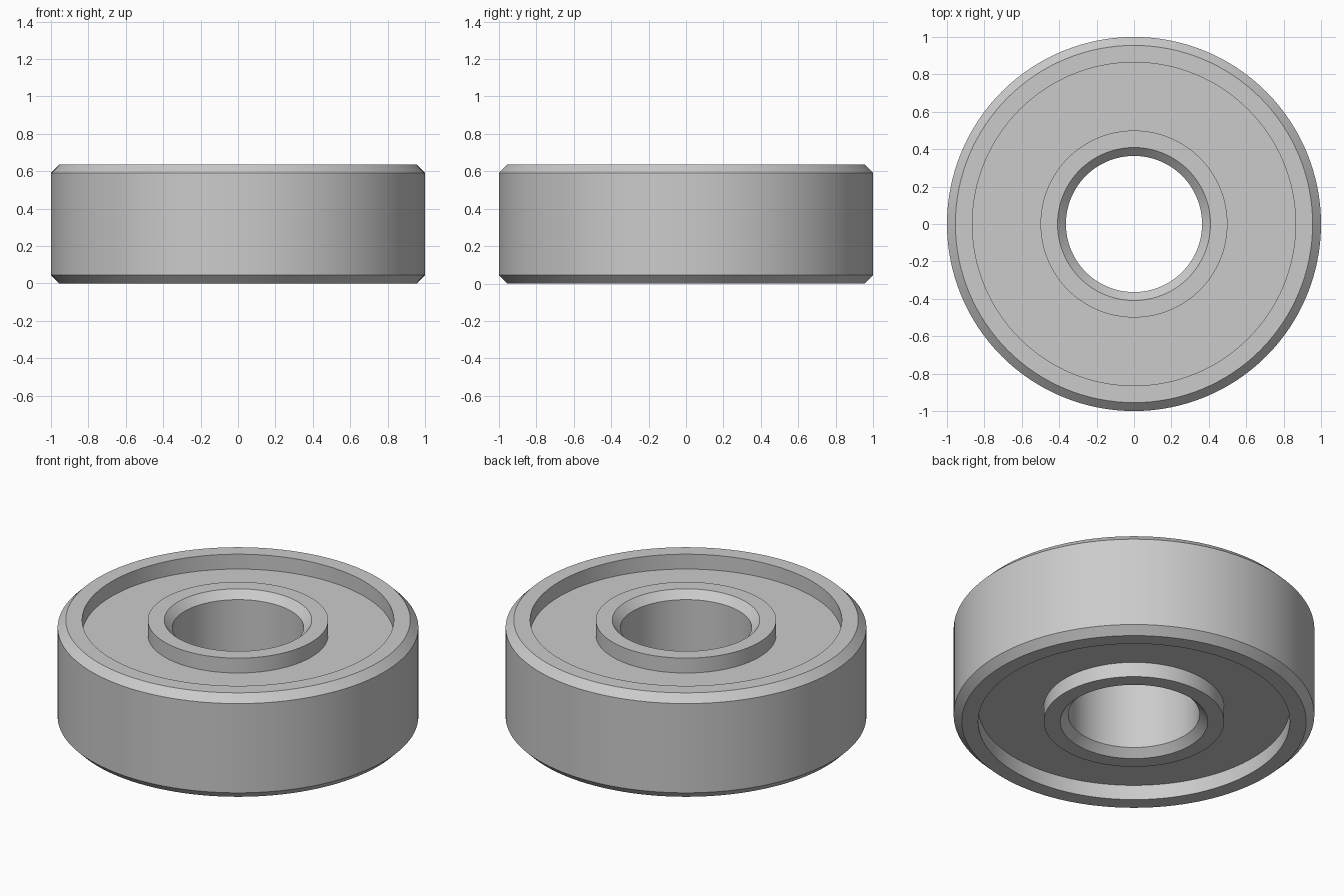
import bpy
import bmesh
import math

if "Cube" in bpy.data.objects:
    bpy.data.objects.remove(bpy.data.objects["Cube"], do_unlink=True)

SEGMENTS = 128
HEIGHT = 0.636
CHAMFER = 0.045
RECESS = 0.091
BORE, INNER_RIM, OUTER_RIM, OUTSIDE = 0.364, 0.5, 0.864, 1.0

steel = bpy.data.materials.new("steel_grey")
steel.use_nodes = True
steel.diffuse_color = (0.6, 0.6, 0.6, 1)
steel.node_tree.nodes["Principled BSDF"].inputs["Base Color"].default_value = (0.6, 0.6, 0.6, 1)


def revolve(name, profile):
    """Turn a closed (radius, z) profile around the z axis."""
    bm = bmesh.new()
    rings = []
    for i in range(SEGMENTS):
        a = math.tau * i / SEGMENTS
        rings.append([bm.verts.new((r * math.cos(a), r * math.sin(a), z)) for r, z in profile])
    n = len(profile)
    for i, ring in enumerate(rings):
        following = rings[(i + 1) % SEGMENTS]
        for j in range(n):
            k = (j + 1) % n
            bm.faces.new((ring[j], following[j], following[k], ring[k]))
    bmesh.ops.recalc_face_normals(bm, faces=bm.faces)
    mesh = bpy.data.meshes.new(name)
    bm.to_mesh(mesh)
    bm.free()
    mesh.materials.append(steel)
    obj = bpy.data.objects.new(name, mesh)
    bpy.context.collection.objects.link(obj)
    bpy.ops.object.select_all(action="DESELECT")
    obj.select_set(True)
    bpy.context.view_layer.objects.active = obj
    bpy.ops.object.shade_smooth_by_angle(angle=math.radians(30))
    return obj


def race(name, plain, cut):
    """Ring with one straight wall and one wall chamfered at both ends."""
    inward = math.copysign(CHAMFER, plain - cut)
    return revolve(name, [
        (plain, 0), (plain, HEIGHT), (cut + inward, HEIGHT),
        (cut, HEIGHT - CHAMFER), (cut, CHAMFER), (cut + inward, 0)])


# Inner and outer races
race("inner_race", INNER_RIM, BORE)
race("outer_race", OUTER_RIM, OUTSIDE)

# Recessed plate between the races, ends tucked into them
lap = 0.01
revolve("shield", [
    (INNER_RIM - lap, RECESS), (OUTER_RIM + lap, RECESS),
    (OUTER_RIM + lap, HEIGHT - RECESS), (INNER_RIM - lap, HEIGHT - RECESS)])
